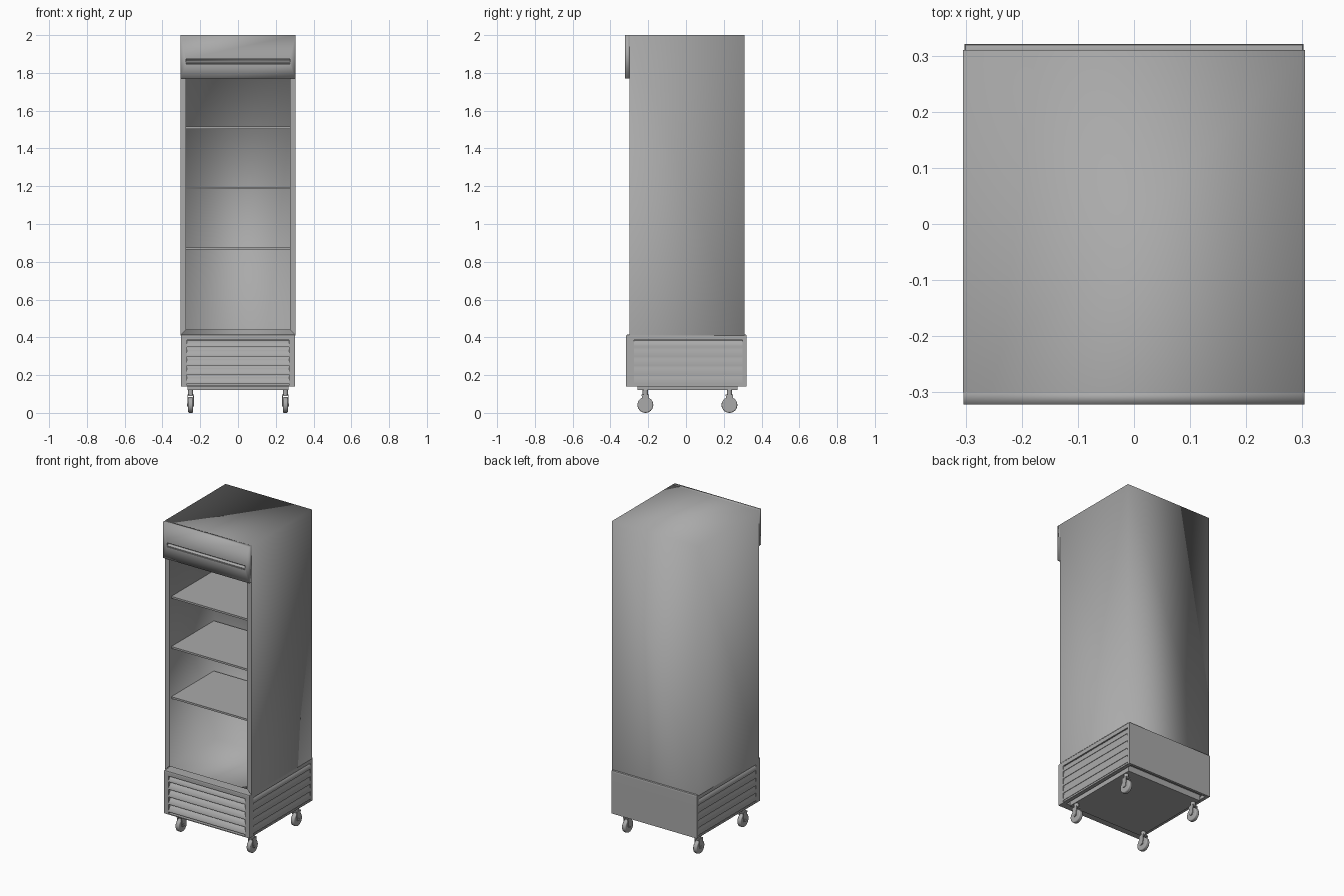
import bpy, bmesh, math
from mathutils import Matrix

if "Cube" in bpy.data.objects:
    bpy.data.objects.remove(bpy.data.objects["Cube"])

grey = bpy.data.materials.new("mid_grey")
grey.diffuse_color = (0.40, 0.40, 0.40, 1)
grey.use_nodes = True
grey.node_tree.nodes["Principled BSDF"].inputs["Base Color"].default_value = grey.diffuse_color


def add_mesh(name, bm, bevel=0.0, smooth=None):
    """smooth: None = flat, an angle in degrees, or 180 for fully soft."""
    bmesh.ops.recalc_face_normals(bm, faces=bm.faces)
    for f in bm.faces:
        f.smooth = smooth == 180
    me = bpy.data.meshes.new(name)
    bm.to_mesh(me)
    bm.free()
    me.materials.append(grey)
    ob = bpy.data.objects.new(name, me)
    bpy.context.collection.objects.link(ob)
    if bevel:
        m = ob.modifiers.new("bevel", 'BEVEL')
        m.width, m.segments, m.limit_method = bevel, 3, 'ANGLE'
    if smooth and smooth < 180:
        bpy.ops.object.select_all(action='DESELECT')
        bpy.context.view_layer.objects.active = ob
        ob.select_set(True)
        bpy.ops.object.shade_smooth_by_angle(angle=math.radians(smooth))
    return ob


def box_bm(x, y, z):
    bm = bmesh.new()
    bmesh.ops.create_cube(bm, size=1)
    for v in bm.verts:
        v.co = [r[0] + (c + 0.5) * (r[1] - r[0]) for c, r in zip(v.co, (x, y, z))]
    return bm


def box(name, x, y, z, smooth=None):
    return add_mesh(name, box_bm(x, y, z), smooth=smooth)


def recessed_box(name, x, y, z, half, z0, z1, depth, hard_outer, open_bottom):
    """Soft-shaded box with a crisp rectangular recess in its front."""
    bm = box_bm(x, y, z)
    if open_bottom:
        low = min(bm.faces, key=lambda f: f.calc_center_median().z)
        bmesh.ops.delete(bm, geom=[low], context='FACES_ONLY')
    front = min(bm.faces, key=lambda f: f.calc_center_median().y)
    hard = list(front.edges) if hard_outer else []
    mid = (z[0] + z[1]) / 2
    bmesh.ops.inset_region(bm, faces=[front], thickness=0.02)
    for v in front.verts:
        v.co = (math.copysign(half, v.co.x), y[0], z0 if v.co.z < mid else z1)
    ext = bmesh.ops.extrude_face_region(bm, geom=[front])['geom']
    moved = [g for g in ext if isinstance(g, bmesh.types.BMVert)]
    bmesh.ops.translate(bm, verts=moved, vec=(0, depth, 0))
    if front.is_valid and front.calc_center_median().y < y[0] + 0.001:
        bmesh.ops.delete(bm, geom=[front], context='FACES_ONLY')
    hard += [e for e in bm.edges
             if all(v not in moved and abs(v.co.x) < half + 0.01 for v in e.verts)]
    for e in hard:
        e.smooth = False
    return add_mesh(name, bm, smooth=180)


def prism(name, pts, x0, x1, turn=0, smooth=None):
    """Extrude a (y, z) profile along x, then turn it about z."""
    bm = bmesh.new()
    face = bm.faces.new([bm.verts.new((x0, y, z)) for y, z in pts])
    ext = bmesh.ops.extrude_face_region(bm, geom=[face])
    bmesh.ops.translate(bm, vec=(x1 - x0, 0, 0),
                        verts=[g for g in ext['geom'] if isinstance(g, bmesh.types.BMVert)])
    bm.transform(Matrix.Rotation(math.radians(turn), 4, 'Z'))
    return add_mesh(name, bm, smooth=smooth)


def cut(ob, *cutters):
    for c in cutters:
        c.hide_render = True
        m = ob.modifiers.new("cut", 'BOOLEAN')
        m.operation, m.object, m.solver = 'DIFFERENCE', c, 'EXACT'
        bpy.context.view_layer.objects.active = ob
        bpy.ops.object.modifier_apply(modifier=m.name)
        bpy.data.objects.remove(c)


def louvres(name, out, depth, z0, z1, a, b, turn, smooth):
    """Sawtooth stack of five slats whose lower edges stand out."""
    n, inner = 5, out - depth
    pitch = (z1 - z0) / n
    pts = [(-(inner - 0.012), z1), (-(inner - 0.012), z0)]
    for i in range(n):
        z = z0 + i * pitch
        pts += [(-inner, z + 0.001), (-inner, z + pitch * 0.26),
                (-out, z + pitch * 0.22), (-out, z + pitch * 0.38),
                (-(inner + depth * 0.35), z + pitch * 0.9)]
    return prism(name, pts, a, b, turn, smooth)


# cabinet shell with the open compartment (its bottom sits on the base)
recessed_box("cabinet", (-0.305, 0.305), (-0.30, 0.31), (0.41, 2.0),
             0.275, 0.44, 1.82, 0.46, True, True)

# shelves
for i, z in enumerate((0.87, 1.19, 1.51)):
    box(f"shelf_{i + 1}", (-0.275, 0.275), (-0.28, 0.15), (z - 0.006, z + 0.006))

# header panel with a long slot and a lip in it
recessed_box("header", (-0.304, 0.304), (-0.322, -0.296), (1.77, 2.0),
             0.275, 1.848, 1.874, 0.016, False, False)
prism("header_lip", [(-0.305, 1.850), (-0.321, 1.850), (-0.321, 1.855), (-0.305, 1.864)],
      -0.275, 0.275)

# base housing: rounded top edge, louvre recesses and a hollow underside
bm = box_bm((-0.302, 0.302), (-0.317, 0.321), (0.14, 0.415))
top = max(bm.faces, key=lambda f: f.calc_center_median().z)
bmesh.ops.bevel(bm, geom=list(top.edges), offset=0.012, segments=4, profile=0.7,
                affect='EDGES')
base = add_mesh("base_housing", bm, smooth=35)
cut(base,
    box("cutter", (-0.27, 0.27), (-0.4, -0.28), (0.145, 0.385)),
    box("cutter", (0.288, 0.4), (-0.275, 0.30), (0.145, 0.385)),
    box("cutter", (-0.4, -0.288), (-0.275, 0.30), (0.145, 0.385)),
    box("cutter", (-0.28, 0.28), (-0.272, 0.305), (0.0, 0.16)))

# louvre slats on the front and both sides
louvres("front_louvres", 0.315, 0.026, 0.145, 0.385, -0.27, 0.27, 0, 60)
louvres("right_louvres", 0.302, 0.005, 0.145, 0.385, -0.275, 0.30, 90, 85)
louvres("left_louvres", 0.302, 0.005, 0.145, 0.385, -0.30, 0.275, -90, 85)

# underside plate
box("bottom_plate", (-0.268, 0.268), (-0.256, 0.272), (0.122, 0.165))


def cylinder(name, r, length, loc, axis, bevel=0.0):
    bm = bmesh.new()
    bmesh.ops.create_cone(bm, cap_ends=True, segments=24, radius1=r, radius2=r, depth=length)
    if axis == 'X':
        bm.transform(Matrix.Rotation(math.pi / 2, 4, 'Y'))
    bm.transform(Matrix.Translation(loc))
    return add_mesh(name, bm, bevel, smooth=35)


# four casters: wheel, axle, fork and mounting stem
for sx, side in ((-1, "left"), (1, "right")):
    for y, end in ((-0.215, "front"), (0.23, "back")):
        x, tag = sx * 0.251, f"{end}_{side}"
        cylinder(f"wheel_{tag}", 0.042, 0.026, (x, y, 0.042), 'X', 0.006)
        cylinder(f"axle_{tag}", 0.009, 0.036, (x, y, 0.042), 'X')
        for s in (-1, 1):
            cx = x + s * 0.015
            prism(f"fork_{tag}_{'outer' if s == sx else 'inner'}",
                  [(y - 0.012, 0.036), (y + 0.012, 0.036), (y + 0.02, 0.095), (y - 0.02, 0.095)],
                  cx - 0.002, cx + 0.002)
        box(f"fork_top_{tag}", (x - 0.017, x + 0.017), (y - 0.02, y + 0.02), (0.09, 0.098))
        cylinder(f"stem_{tag}", 0.014, 0.032, (x, y, 0.11), 'Z')
